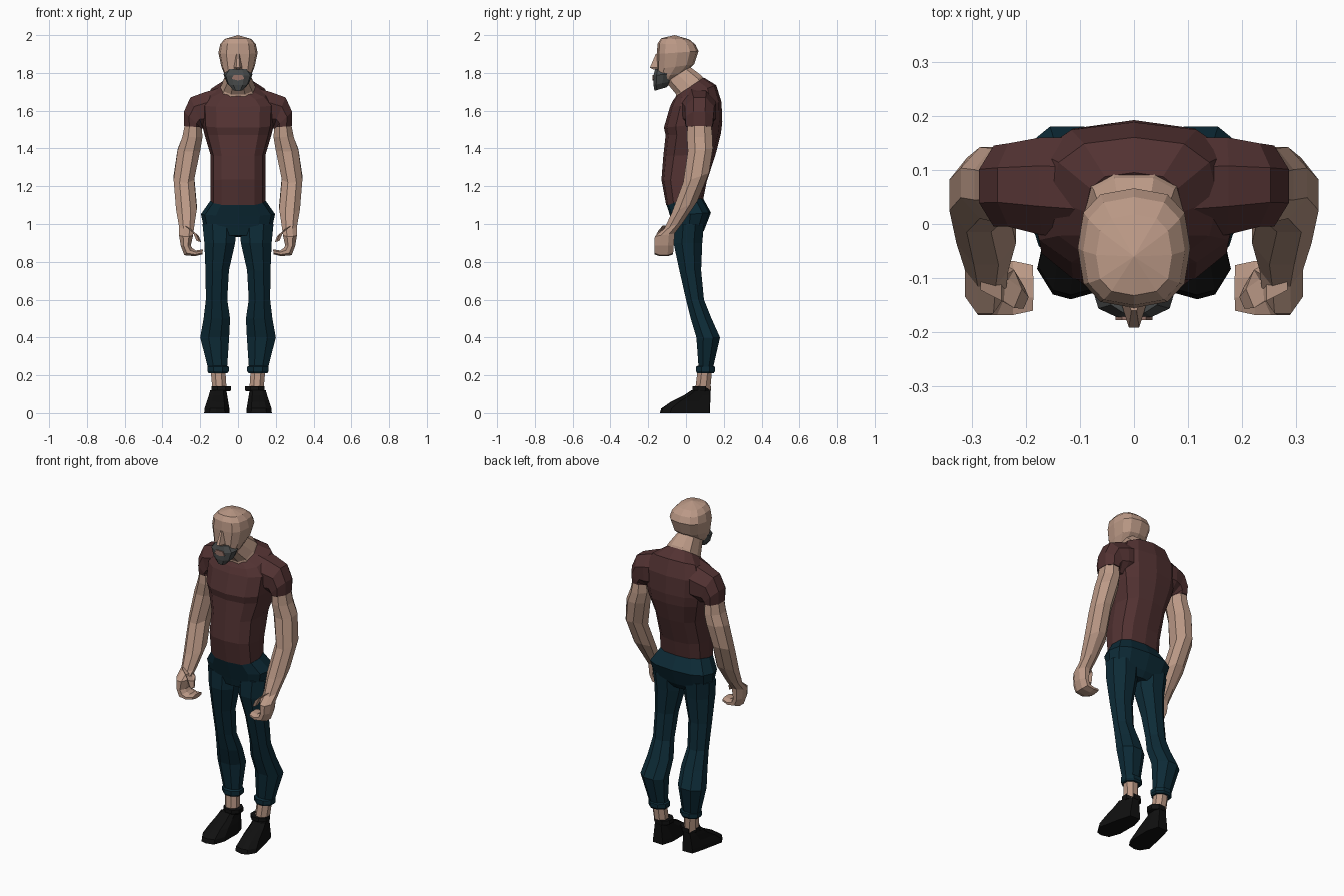
import bpy, bmesh
from math import cos, sin, pi
from mathutils import Vector as V


def material(name, r, g, b):
    m = bpy.data.materials.new(name)
    m.diffuse_color = (r, g, b, 1)
    return m


SKIN = material("skin", .50, .32, .24)
SHIRT = material("maroon cloth", .085, .032, .032)
DENIM = material("navy denim", .004, .024, .038)
BLACK = material("black leather", .005, .005, .005)
HAIR = material("grey hair", .065, .07, .07)
LIP = material("lip", .30, .17, .14)


def box_ring(x0, x1, y0, y1, zf, zb=None, n=8, power=1.0, flat=True):
    """Polygon inscribed in an x/y extent; z runs from zf (front) to zb (back)."""
    zb = zf if zb is None else zb
    off = pi / n if flat else 0
    k = cos(off)
    pts = []
    for i in range(n):
        a = 2 * pi * i / n + off
        c, s = [(abs(t) ** power) * (1 if t > 0 else -1) for t in (cos(a) / k, sin(a) / k)]
        c, s = max(-1, min(1, c)), max(-1, min(1, s))
        pts.append(V(((x0 + x1) / 2 + c * (x1 - x0) / 2, (y0 + y1) / 2 + s * (y1 - y0) / 2,
                      (zf + zb) / 2 + s * (zb - zf) / 2)))
    return pts


def body_ring(zf, zb, hw, yf, yb, power=.75, n=12):
    return box_ring(-hw, hw, yf, yb, zf, zb, n, power, False)


def tilt_ring(c, u, hy, n=8):
    """Ring spanned by the vector u (in x/z) and a half depth hy along y."""
    k = cos(pi / n)
    return [V(c) + V(u) * (cos(2 * pi * i / n + pi / n) / k)
            + V((0, hy, 0)) * (sin(2 * pi * i / n + pi / n) / k) for i in range(n)]


def loft(name, rings, mat, mirror=False, peak=None):
    bm = bmesh.new()
    rows = [[bm.verts.new(p) for p in r] for r in rings]
    n = len(rows[0])
    for a, b in zip(rows, rows[1:]):
        for i in range(n):
            j = (i + 1) % n
            bm.faces.new((a[i], a[j], b[j], b[i]))
    bm.faces.new(rows[0])
    if peak:
        tip = bm.verts.new(peak)
        for i in range(n):
            bm.faces.new((rows[-1][i], rows[-1][(i + 1) % n], tip))
    else:
        bm.faces.new(rows[-1])
    bmesh.ops.recalc_face_normals(bm, faces=bm.faces)
    me = bpy.data.meshes.new(name)
    bm.to_mesh(me)
    bm.free()
    me.materials.append(mat)
    ob = bpy.data.objects.new(name, me)
    bpy.context.collection.objects.link(ob)
    if mirror:
        mod = ob.modifiers.new("Mirror", 'MIRROR')
        mod.use_mirror_merge = False
    return ob


# Shirt body: front z, back z, half width, front y, back y
loft("shirt_body", [body_ring(*r) for r in (
    (1.10, 1.125, .145, -.105, .09),
    (1.235, 1.225, .145, -.13, .11),
    (1.36, 1.37, .145, -.12, .157),
    (1.47, 1.48, .178, -.108, .185),
    (1.51, 1.54, .19, -.117, .192),
    (1.62, 1.645, .195, -.085, .188),
    (1.655, 1.735, .155, -.068, .16),
    (1.68, 1.775, .09, -.05, .095))], SHIRT)

# Shoulders and short sleeves
loft("sleeve", [tilt_ring(*r) for r in (
    ((.08, .065, 1.615), (0, 0, .11), .095),
    ((.17, .07, 1.60), (.005, 0, .098), .09),
    ((.218, .072, 1.588), (.034, 0, .082), .077),
    ((.24, .07, 1.55), (.046, 0, .045), .075),
    ((.238, .07, 1.515), (.047, 0, .003), .07))], SHIRT, True)

# Arms, hands with curled fingers
arm = [box_ring(*r) for r in (
    (.195, .275, .01, .13, 1.56),
    (.188, .295, .005, .14, 1.46),
    (.20, .32, .01, .142, 1.385, 1.40),
    (.232, .341, -.015, .122, 1.22, 1.27),
    (.218, .328, -.075, .06, 1.06, 1.12),
    (.232, .312, -.115, -.015, .975, 1.01),
    (.238, .312, -.165, -.06, .935, .95),
    (.25, .303, -.168, -.065, .885))]
arm += [tilt_ring(*r) for r in (
    ((.262, -.118, .853), (.022, 0, -.018), .05),
    ((.225, -.118, .845), (.003, 0, -.015), .05),
    ((.187, -.118, .853), (.001, 0, -.013), .042))]
loft("arm_and_hand", arm, SKIN, True)
loft("thumb", [tilt_ring(c, u, h, 5) for c, u, h in (
    ((.262, -.10, .975), (.022, 0, .018), .03),
    ((.228, -.12, .955), (.017, 0, .016), .03),
    ((.208, -.135, .908), (.011, 0, .003), .018))], SKIN, True)

# Trousers: hips, legs, rolled cuffs
loft("trouser_hips", [body_ring(*r) for r in (
    (.94, .93, .10, -.055, .07),
    (.985, .965, .18, -.066, .095),
    (1.045, 1.06, .196, -.085, .132),
    (1.105, 1.14, .147, -.104, .088))], DENIM)
loft("trouser_leg", [box_ring(*r) for r in (
    (.008, .188, -.06, .095, 1.0),
    (.015, .178, -.066, .086, .90),
    (.048, .172, -.035, .08, .755),
    (.057, .17, 0, .095, .60),
    (.042, .182, .025, .135, .50),
    (.047, .2, .055, .18, .40),
    (.058, .158, .067, .142, .235))], DENIM, True)
loft("trouser_cuff", [box_ring(*r) for r in (
    (.055, .156, .058, .147, .212),
    (.048, .162, .052, .154, .222),
    (.048, .162, .052, .154, .245),
    (.058, .15, .062, .142, .25))], DENIM, True)

# Ankles and shoes
loft("ankle", [box_ring(.06, .135, .048, .128, .12),
               box_ring(.067, .145, .062, .138, .23)], SKIN, True)
sole = [(.07, -.126), (.117, -.139), (.15, -.13), (.179, -.083), (.15, .05),
        (.13, .125), (.065, .128), (.045, .06), (.046, -.06)]


def shoe_ring(z, s, w):
    return [V((.09 + (x - .09) * w, .13 - (.13 - y) * s, z)) for x, y in sole]


loft("shoe", [shoe_ring(*r) for r in (
    (0, 1, 1), (.025, .97, .98), (.06, .78, .85), (.095, .52, .72), (.12, .38, .64))], BLACK, True)
loft("shoe_collar", [box_ring(.042, .135, .04, .13, .115),
                     box_ring(.037, .139, .035, .132, .122),
                     box_ring(.037, .139, .035, .132, .143)], BLACK, True)

# Neck
loft("neck", [body_ring(*r, n=10) for r in (
    (1.66, 1.76, .098, -.053, .10),
    (1.685, 1.785, .088, -.055, .088),
    (1.74, 1.835, .062, -.10, .022),
    (1.80, 1.87, .06, -.11, .01))], SKIN)

# Head
loft("head", [body_ring(*r) for r in (
    (1.735, 1.775, .05, -.15, -.05),
    (1.775, 1.80, .07, -.158, -.01),
    (1.82, 1.845, .088, -.155, .043),
    (1.90, 1.915, .104, -.155, .066),
    (1.955, 1.95, .094, -.15, .05),
    (1.983, 1.977, .07, -.132, .018))], SKIN, peak=(0, -.06, 2.0))

# Nose, a tapering wedge
loft("nose", [[V((-w, -.145, z)), V((w, -.145, z)), V((w * .4, y, z)), V((-w * .4, y, z))]
              for z, w, y in ((1.818, .022, -.172), (1.828, .024, -.191), (1.90, .012, -.16))], SKIN)

# Beard wrapping jaw and mouth, with the lips showing
loft("beard", [body_ring(*r, n=10) for r in (
    (1.705, 1.725, .03, -.168, -.10),
    (1.735, 1.755, .058, -.174, -.075),
    (1.785, 1.80, .077, -.174, -.065),
    (1.82, 1.825, .05, -.165, -.07))], HAIR)
loft("lips", [[V((x, y, z)) for x, z in ((-.034, 1.768), (0, 1.76), (.034, 1.768), (.022, 1.79), (-.022, 1.79))]
              for y in (-.15, -.177)], LIP)
